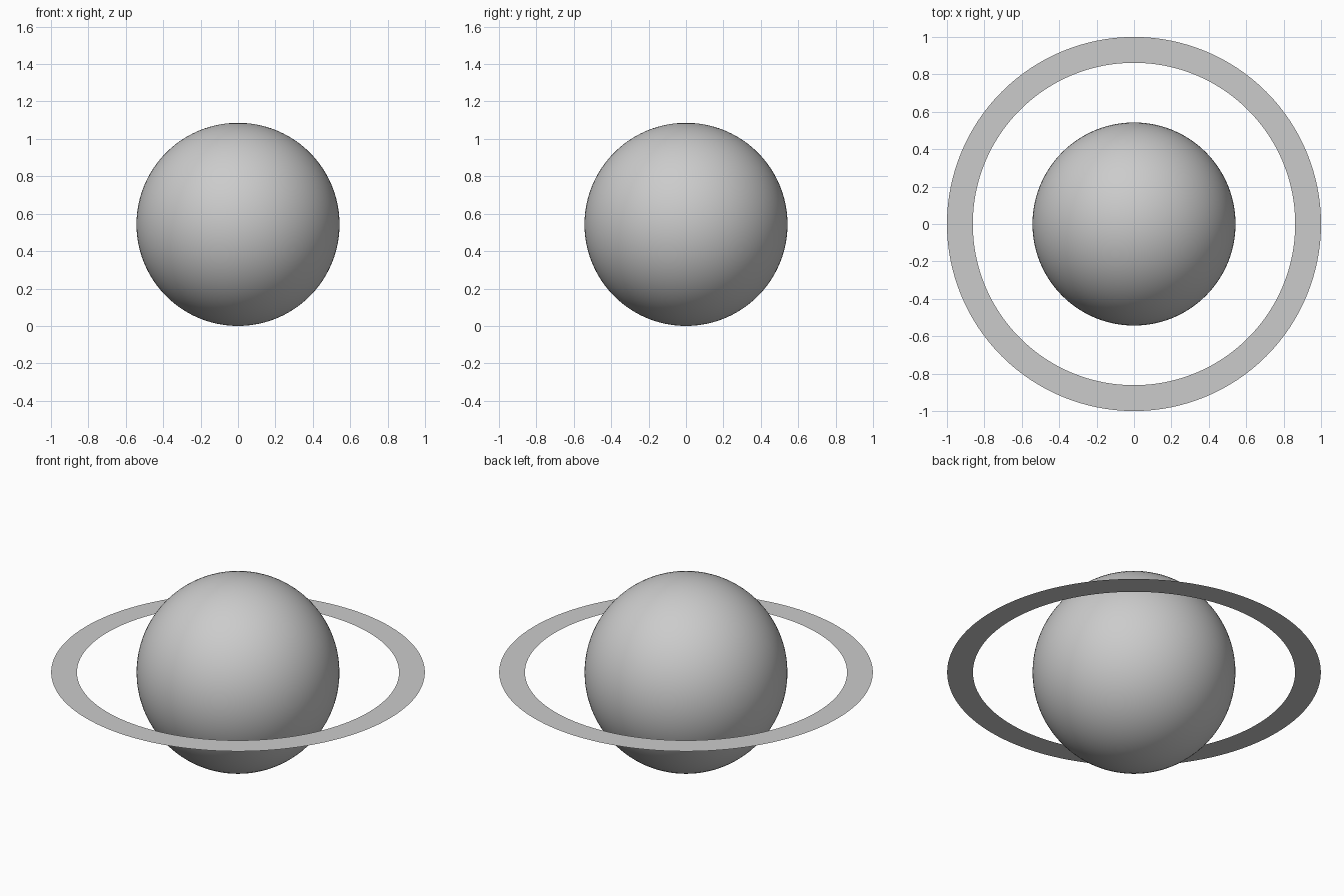
import bpy, bmesh

if "Cube" in bpy.data.objects:
    bpy.data.objects.remove(bpy.data.objects["Cube"])

R = 0.543               # globe radius
RING_OUT, RING_IN = 1.0, 0.862
SEGMENTS = 128

# Globe: smooth sphere resting on the floor
bpy.ops.mesh.primitive_uv_sphere_add(segments=96, ring_count=48, radius=R, location=(0, 0, R))
globe = bpy.context.object
globe.name = "planet_globe"
bpy.ops.object.shade_smooth()

# Ring: paper-thin flat annulus around the equator, facing up
bm = bmesh.new()
outer = bmesh.ops.create_circle(bm, segments=SEGMENTS, radius=RING_OUT)["verts"]
inner = bmesh.ops.create_circle(bm, segments=SEGMENTS, radius=RING_IN)["verts"]
bmesh.ops.bridge_loops(bm, edges=bm.edges[:])
bm.normal_update()
for face in bm.faces:
    if face.normal.z < 0:
        face.normal_flip()
mesh = bpy.data.meshes.new("planet_ring")
bm.to_mesh(mesh)
bm.free()
ring = bpy.data.objects.new("planet_ring", mesh)
ring.location.z = R
bpy.context.collection.objects.link(ring)
